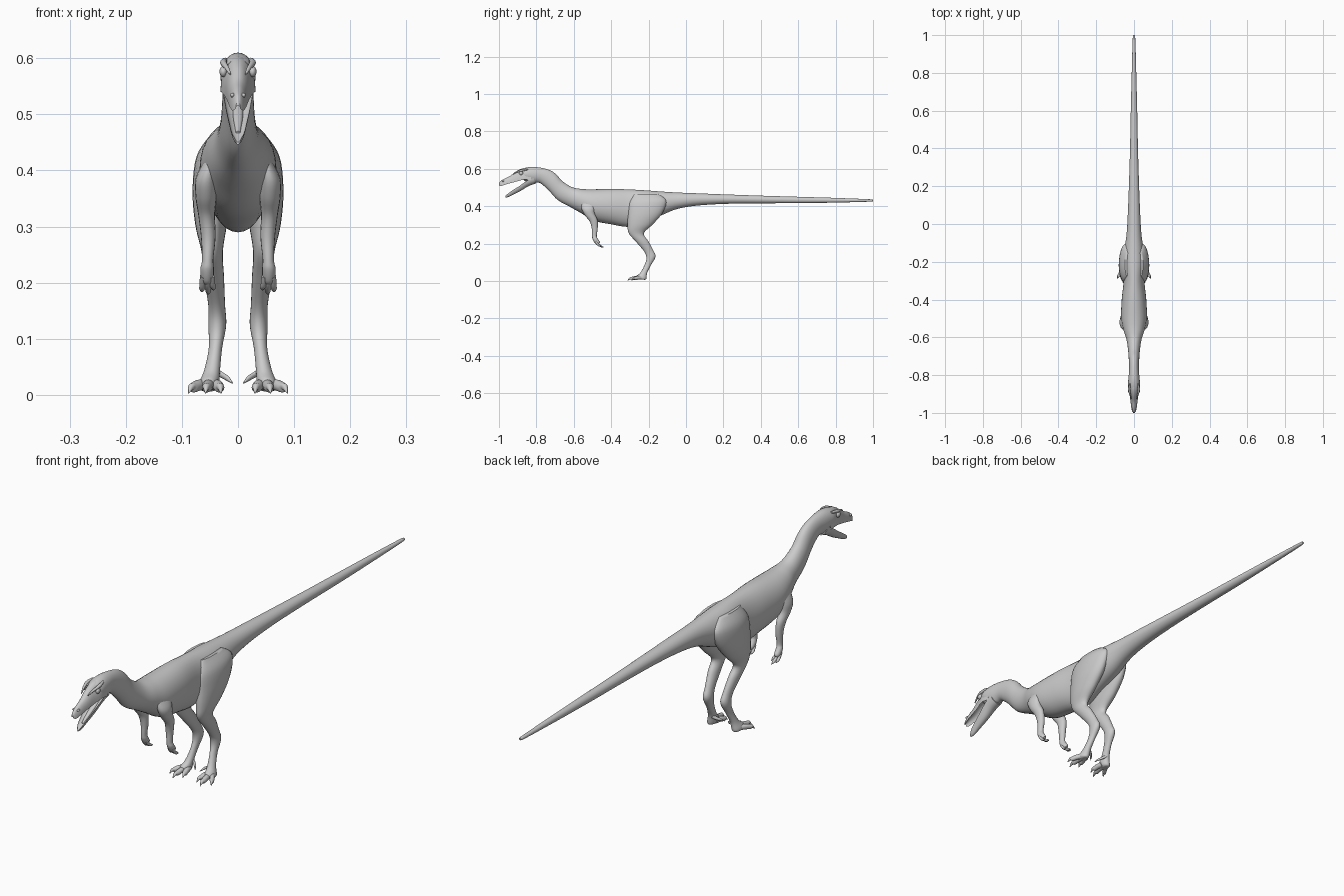
import bpy, bmesh, math
from mathutils import Vector


def catmull(a, b, c, d, t):
    return 0.5 * (2*b + (c-a)*t + (2*a-5*b+4*c-d)*t*t + (3*b-a-3*c+d)*t**3)


def loft(name, secs, n=24, steps=5, hollow=0, mirror=False):
    """Section: (x centre, y1, z1, y2, z2, half width); 1 = top/front, 2 = bottom/back.
    hollow=1 scoops the top side, hollow=-1 scoops the underside."""
    rows = []
    for i in range(len(secs) - 1):
        q = [secs[max(i-1, 0)], secs[i], secs[i+1], secs[min(i+2, len(secs)-1)]]
        for s in range(steps):
            rows.append([catmull(*p, s/steps) for p in zip(*q)])
    rows.append(secs[-1])
    bm = bmesh.new()
    rings = []
    for x, y1, z1, y2, z2, w in rows:
        ring = []
        for k in range(n):
            a = 2*math.pi*k/n
            v = math.sin(a)
            if hollow:
                u = v*hollow
                v = hollow*(1 - 0.9*u if u > 0 else 1 + 2*u)
            ring.append(bm.verts.new((x + w*math.cos(a),
                                      (y1+y2)/2 + v*(y1-y2)/2,
                                      (z1+z2)/2 + v*(z1-z2)/2)))
        rings.append(ring)
    for r, q in zip(rings, rings[1:]):
        for k in range(n):
            bm.faces.new((r[k], r[(k+1) % n], q[(k+1) % n], q[k]))
    bm.faces.new(rings[0])
    bm.faces.new(rings[-1])
    return finish(name, bm, mirror)


def finish(name, bm, mirror):
    bmesh.ops.recalc_face_normals(bm, faces=bm.faces)
    me = bpy.data.meshes.new(name)
    bm.to_mesh(me)
    bm.free()
    ob = bpy.data.objects.new(name, me)
    bpy.context.collection.objects.link(ob)
    if mirror:
        ob.modifiers.new("Mirror", 'MIRROR')
    bpy.ops.object.select_all(action='DESELECT')
    bpy.context.view_layer.objects.active = ob
    ob.select_set(True)
    bpy.ops.object.shade_smooth_by_angle(angle=math.radians(50))
    return ob


def digit(name, path, mirror=True):
    """Tapered toe or finger; path of (x, y, z, radius), rings turned to follow the path."""
    secs = []
    for i, (x, y, z, r) in enumerate(path):
        a, b = path[max(i-1, 0)], path[min(i+1, len(path)-1)]
        d = Vector((b[1]-a[1], b[2]-a[2])).normalized()
        secs.append((x, y - d.y*r, z + d.x*r, y + d.y*r, z - d.x*r, r))
    return loft(name, secs, n=12, steps=3, mirror=mirror)


def ball(name, loc, size):
    bm = bmesh.new()
    bmesh.ops.create_uvsphere(bm, u_segments=16, v_segments=10, radius=1)
    for v in bm.verts:
        v.co = [c + l*s for c, l, s in zip(loc, v.co, size)]
    return finish(name, bm, True)


# Tail, torso, neck and back of the skull in one skin
loft("body", [(0, *s) for s in [
    (1.0, .434, 1.0, .428, .003), (.98, .437, .98, .424, .007),
    (.8, .444, .8, .419, .012), (.6, .450, .6, .416, .017),
    (.4, .456, .4, .415, .021), (.2, .463, .2, .412, .027),
    (.05, .469, .05, .402, .033), (-.05, .473, -.05, .384, .039),
    (-.13, .478, -.13, .352, .050), (-.21, .484, -.21, .322, .058),
    (-.3, .489, -.3, .290, .055), (-.4, .492, -.4, .303, .065),
    (-.5, .490, -.49, .322, .068), (-.56, .492, -.56, .362, .056),
    (-.61, .502, -.62, .396, .039), (-.66, .533, -.685, .432, .031),
    (-.695, .571, -.73, .480, .028), (-.73, .593, -.757, .506, .026),
    (-.775, .605, -.785, .525, .026), (-.82, .610, -.82, .524, .030),
    (-.855, .606, -.855, .532, .031), (-.88, .598, -.875, .545, .024)]], n=32)

# Jaws, scooped out inside the mouth
loft("upper_jaw", [(0, *s) for s in [
    (-.83, .606, -.83, .538, .030), (-.87, .603, -.865, .542, .031),
    (-.905, .588, -.90, .533, .024), (-.94, .562, -.935, .524, .019),
    (-.97, .547, -.97, .514, .015), (-.99, .535, -.99, .507, .010),
    (-1.0, .522, -1.0, .510, .004)]], hollow=-1)
loft("lower_jaw", [(0, *s) for s in [
    (-.815, .550, -.805, .520, .027), (-.85, .536, -.84, .508, .026),
    (-.89, .508, -.88, .484, .021), (-.925, .486, -.92, .464, .016),
    (-.952, .467, -.950, .449, .011), (-.966, .454, -.966, .446, .004)]], hollow=1)
loft("tongue", [(0, *s) for s in [
    (-.83, .538, -.825, .525, .010), (-.89, .503, -.885, .492, .009),
    (-.94, .470, -.937, .463, .004)]], n=12)

# Eyes, brows and nostrils
ball("eye", (.026, -.882, .576), (.007, .011, .010))
digit("brow", [(.022, -.845, .597, .004), (.026, -.875, .592, .006),
               (.020, -.905, .583, .004), (.014, -.925, .572, .002)])
ball("nostril", (.010, -.978, .534), (.004, .007, .004))

# Hind leg from hip to foot
loft("hind_leg", [
    (.036, -.275, .465, -.15, .465, .012), (.043, -.305, .42, -.105, .43, .031),
    (.047, -.310, .36, -.125, .365, .034), (.048, -.312, .30, -.175, .305, .028),
    (.046, -.306, .255, -.225, .255, .019), (.043, -.265, .207, -.203, .215, .018),
    (.038, -.222, .155, -.176, .165, .015), (.037, -.212, .12, -.163, .13, .016),
    (.040, -.222, .085, -.187, .085, .012), (.046, -.243, .045, -.207, .045, .014),
    (.052, -.265, .026, -.212, .012, .018), (.053, -.260, .010, -.220, .006, .012)],
    mirror=True)

# Toes with claws
for i, (tx, ty) in enumerate([(.030, -.292), (.058, -.312), (.088, -.288)]):
    bx, by = .050 + (i-1)*.009, -.235
    digit("toe_%d" % i, [
        (bx, by, .018, .010),
        (bx + (tx-bx)*.4, by + (ty-by)*.4, .017, .010),
        (bx + (tx-bx)*.7, by + (ty-by)*.7, .013, .009),
        (bx + (tx-bx)*.82, by + (ty-by)*.82, .014, .006),
        (tx, ty, .003, .001)])
digit("inner_toe", [(.042, -.215, .045, .007), (.030, -.222, .036, .006),
                    (.020, -.232, .030, .005), (.010, -.245, .021, .001)])

# Arm from shoulder to palm
loft("arm", [
    (.045, -.56, .425, -.48, .43, .010), (.056, -.558, .385, -.488, .39, .019),
    (.057, -.540, .35, -.488, .36, .019), (.056, -.515, .318, -.473, .325, .015),
    (.053, -.504, .28, -.472, .283, .013), (.054, -.502, .24, -.477, .243, .010),
    (.055, -.499, .222, -.473, .228, .012), (.055, -.486, .200, -.462, .212, .011),
    (.055, -.472, .194, -.460, .204, .006)], n=16, mirror=True)

# Fingers with claws
for i, (tx, ty, tz) in enumerate([(.044, -.452, .187), (.053, -.440, .180), (.064, -.450, .184)]):
    bx = .055 + (i-1)*.007
    digit("finger_%d" % i, [
        (bx, -.484, .212, .006), ((bx+tx)/2, -.473, .197, .0055),
        (tx, ty-.013, tz+.005, .005), (tx, ty, tz, .001)])
